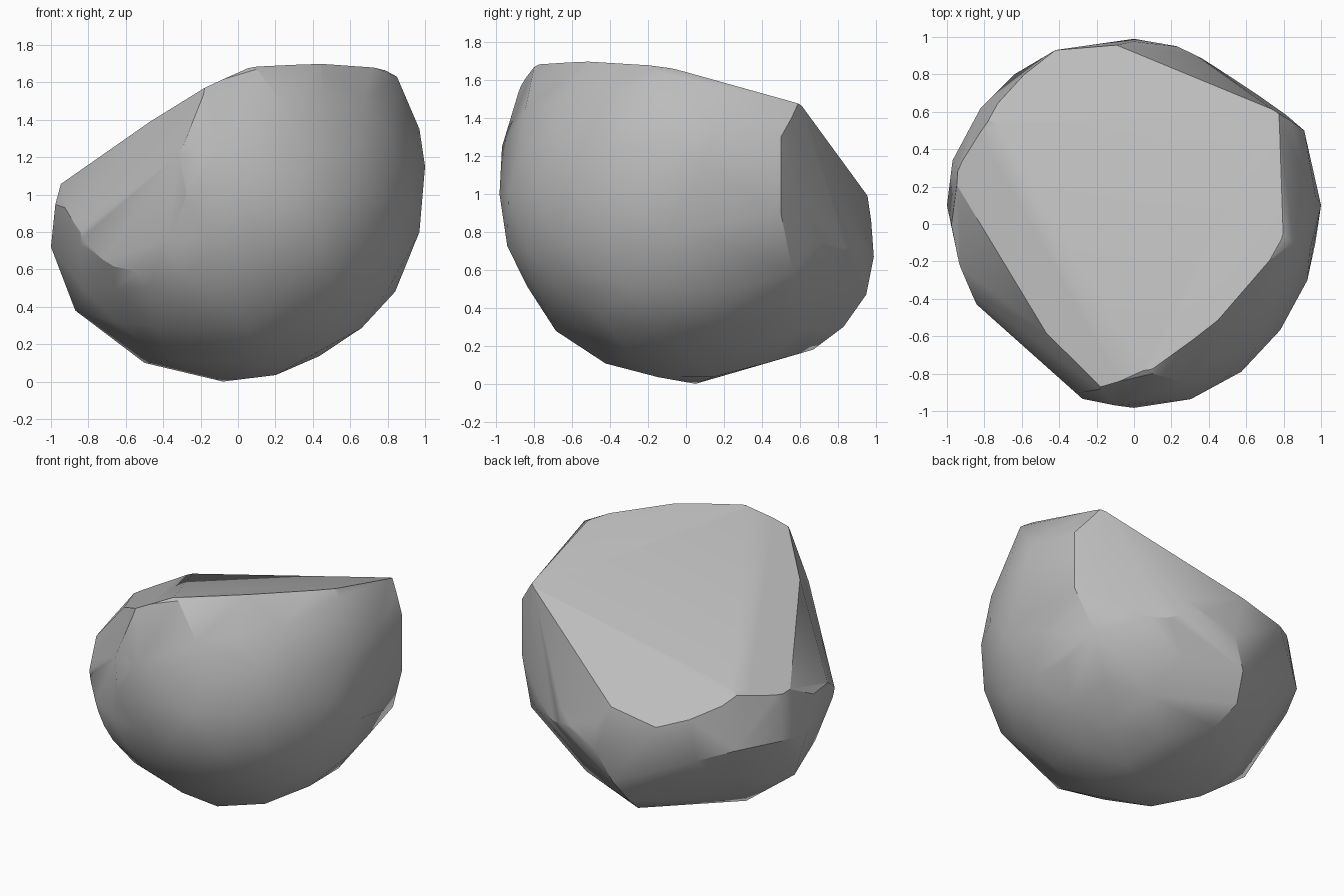
import bpy, bmesh, math, random
from mathutils import Vector

cube = bpy.data.objects.get("Cube")
if cube:
    bpy.data.objects.remove(cube, do_unlink=True)

# Stone colour
stone = bpy.data.materials.new("stone_grey")
stone.use_nodes = True
grey = (0.5, 0.5, 0.5, 1)
stone.diffuse_color = grey
stone.node_tree.nodes["Principled BSDF"].inputs["Base Color"].default_value = grey

# Corners that stand out beyond the rounded mass, grouped by region
TOP_RIM = [(.77, .6, 1.48), (.85, -.1, 1.63), (.72, -.2, 1.68),
           (-.2, -.87, 1.58), (-.1, -.97, 1.25), (.1, -.8, 1.67)]
BACK_BULGE = [(-.08, .95, .98), (-.42, .93, .92), (0, .99, .67), (-.1, .95, .47),
              (-.64, .8, .7), (-.82, .62, .75), (-.15, .83, .3), (-.1, .67, .18),
              (.23, .95, .75)]
SIDES = [(-.87, .05, .38), (-1, .1, .72), (-.97, .34, .75), (-.5, .05, .1),
         (1, .1, 1.15), (.97, .15, 1.35), (.97, -.1, .8), (-.08, .05, 0),
         (.91, .5, 1.3), (.91, .5, .9), (.8, .56, .6)]

# Broken planes of the stone: point and outward normal
CUTS = {
    "upper_top": ((0, 0, 1.45), (-.243, .271, 1)),
    "lower_top": ((0, 0, 1.707), (-.267, .722, 1)),
    "side_slope": ((0, 0, 1.555), (-.5, .12, 1)),
    "side_shoulder": ((-.87, -.1, 1.05), (-.75, -.2, .6)),
    "left_slope": ((-.82, -.44, .83), (-.75, -.55, .33)),
    "left_wall": ((-.55, -.69, .8), (-.66, -.74, 0)),
    "left_underside": ((-.85, -.1, .38), (-.55, -.38, -.74)),
    "back_wall": ((.77, .6, 1.3), (.545, .838, .03)),
    "back_slope": ((.77, .6, 1.48), (.22, .93, .29)),
}


def hull(points):
    bm = bmesh.new()
    for p in points:
        bm.verts.new(p)
    result = bmesh.ops.convex_hull(bm, input=bm.verts[:])
    loose = {g for g in result["geom_interior"] + result["geom_unused"]
             if isinstance(g, bmesh.types.BMVert)}
    bmesh.ops.delete(bm, geom=list(loose), context="VERTS")
    return bm


def boulder_points():
    """Roughened ball plus the standout corners."""
    rng = random.Random(4)
    bm = bmesh.new()
    bmesh.ops.create_icosphere(bm, subdivisions=3, radius=1)
    pts = [v.co * rng.uniform(.955, 1.0) + Vector((0, 0, 1)) for v in bm.verts]
    bm.free()
    return pts + [Vector(c) for c in TOP_RIM + BACK_BULGE + SIDES]


# Slice the rounded mass flat along each broken plane
bm = hull(boulder_points())
for point, normal in CUTS.values():
    bmesh.ops.bisect_plane(bm, geom=bm.verts[:] + bm.edges[:] + bm.faces[:],
                           plane_co=point, plane_no=Vector(normal).normalized(),
                           clear_outer=True)
    pts = [v.co.copy() for v in bm.verts]
    bm.free()
    bm = hull(pts)
bmesh.ops.dissolve_limit(bm, angle_limit=math.radians(2),
                         verts=bm.verts[:], edges=bm.edges[:])
bmesh.ops.recalc_face_normals(bm, faces=bm.faces[:])

# Rock object
mesh = bpy.data.meshes.new("rock")
bm.to_mesh(mesh)
bm.free()
mesh.materials.append(stone)
rock = bpy.data.objects.new("rock", mesh)
bpy.context.collection.objects.link(rock)
bpy.ops.object.select_all(action="DESELECT")
rock.select_set(True)
bpy.context.view_layer.objects.active = rock
bpy.ops.object.shade_smooth_by_angle(angle=math.radians(28))
